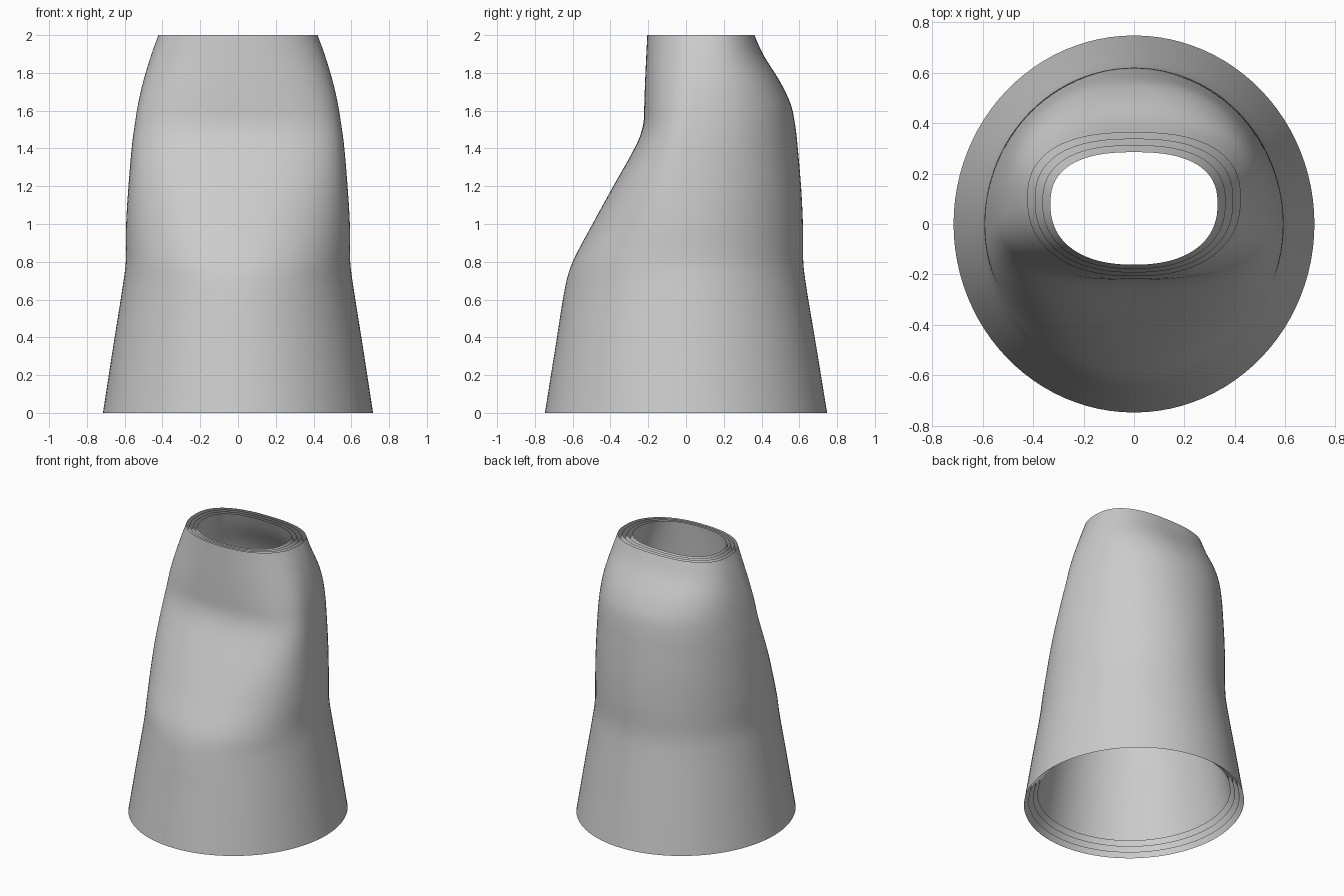
import bpy, bmesh, math

if "Cube" in bpy.data.objects:
    bpy.data.objects.remove(bpy.data.objects["Cube"])

# Section keys: z, half width, front y, back y, y of widest point, front exponent, back exponent
KEYS = [
    (0.00, .715, -.747, .747, .00, 2.0, 2.0),
    (0.35, .661, -.691, .690, .00, 2.0, 2.0),
    (0.68, .609, -.637, .635, .00, 2.0, 2.0),
    (0.80, .594, -.600, .621, .00, 2.1, 2.0),
    (1.00, .592, -.495, .619, .00, 2.2, 2.0),
    (1.20, .580, -.385, .609, .01, 2.4, 2.05),
    (1.43, .560, -.258, .589, .03, 2.6, 2.1),
    (1.53, .546, -.226, .577, .04, 2.6, 2.15),
    (1.63, .530, -.221, .556, .05, 2.5, 2.2),
    (1.75, .503, -.217, .500, .07, 2.4, 2.3),
    (1.90, .458, -.210, .407, .09, 2.3, 2.4),
    (2.00, .421, -.205, .362, .10, 2.3, 2.5),
]
SEGMENTS, ROWS, LAYERS = 96, 60, 4


def section(z):
    """Smooth interpolation of the section keys at height z."""
    i = 0
    while i < len(KEYS) - 2 and z > KEYS[i + 1][0]:
        i += 1
    a, b = KEYS[i], KEYS[i + 1]
    prev, nxt = KEYS[max(i - 1, 0)], KEYS[min(i + 2, len(KEYS) - 1)]
    h = b[0] - a[0]
    t = (z - a[0]) / h
    out = []
    for c in range(1, 7):
        m0 = (b[c] - prev[c]) / (b[0] - prev[0]) * h
        m1 = (nxt[c] - a[c]) / (nxt[0] - a[0]) * h
        out.append((2*t**3 - 3*t**2 + 1) * a[c] + (t**3 - 2*t**2 + t) * m0
                   + (3*t**2 - 2*t**3) * b[c] + (t**3 - t**2) * m1)
    return out


def ring(z, inset):
    """Superellipse section, shrunk toward the axis by the inset at its side."""
    hw, front, back, cy, nf, nb = section(z)
    s = 1 - inset / hw
    pts = []
    for k in range(SEGMENTS):
        a = 2 * math.pi * k / SEGMENTS
        c, d = math.cos(a), math.sin(a)
        n, depth = (nb, back - cy) if d > 0 else (nf, cy - front)
        x = math.copysign(abs(c) ** (2 / n), c) * hw
        y = cy + math.copysign(abs(d) ** (2 / n), d) * depth
        pts.append((x * s, y * s, z))
    return pts


def sleeve(name, layer):
    """Open tube; inner layers are narrower and start slightly higher."""
    z0 = 0.027 * layer
    bm = bmesh.new()
    rings = []
    for r in range(ROWS + 1):
        t = r / ROWS
        z = z0 + (2 - z0) * t
        rings.append([bm.verts.new(p) for p in ring(z, layer * (.025 + .005 * t))])
    for lo, hi in zip(rings, rings[1:]):
        for k in range(SEGMENTS):
            j = (k + 1) % SEGMENTS
            bm.faces.new((lo[k], lo[j], hi[j], hi[k])).smooth = True
    me = bpy.data.meshes.new(name)
    bm.to_mesh(me)
    bm.free()
    bpy.context.collection.objects.link(bpy.data.objects.new(name, me))


# Nested sleeves, outermost first
for layer in range(LAYERS):
    sleeve("outer_sleeve" if layer == 0 else f"inner_sleeve_{layer}", layer)
